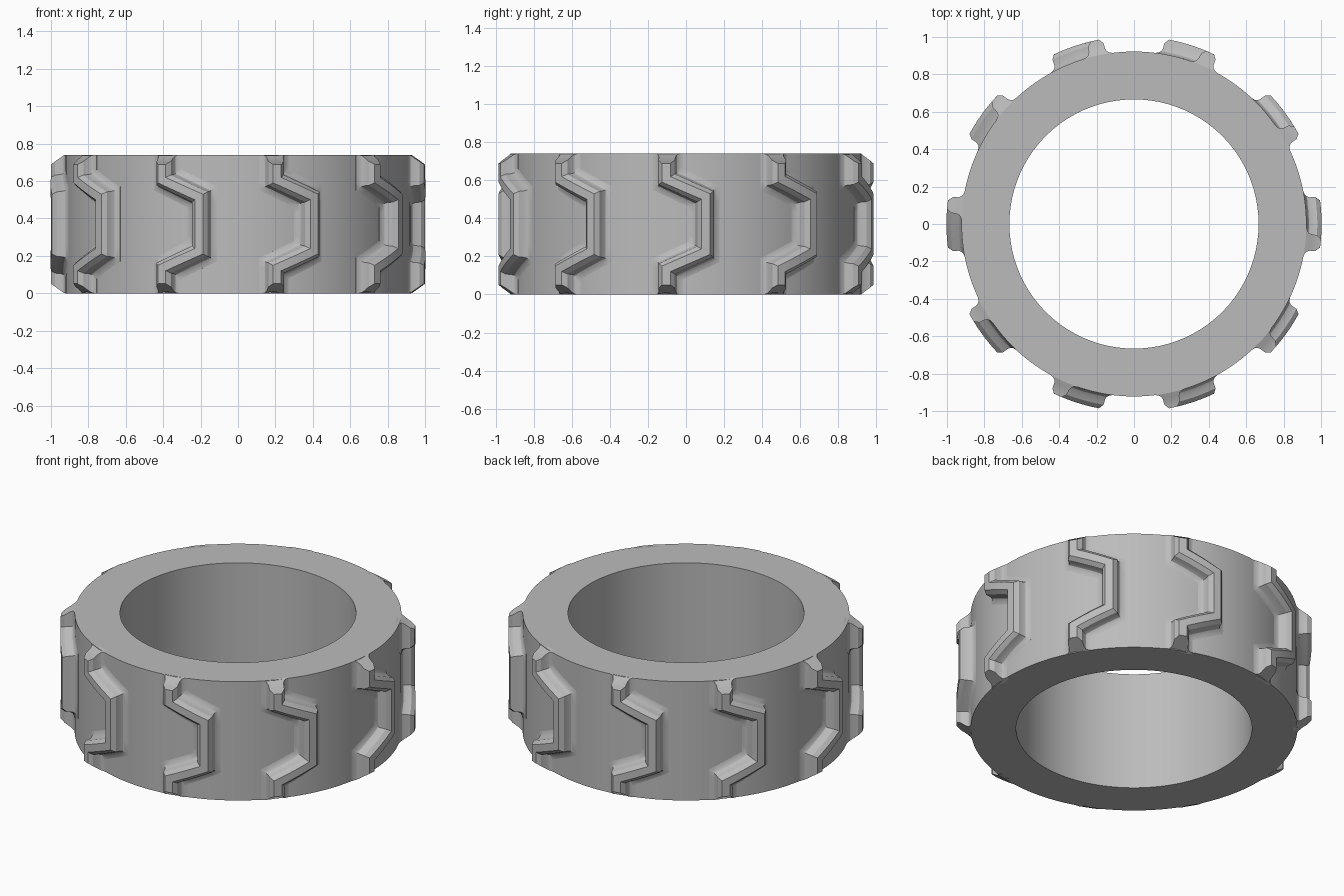
import bpy, bmesh, math
from mathutils import Vector

cube = bpy.data.objects.get("Cube")
if cube:
    bpy.data.objects.remove(cube)

HEIGHT, OUTER, INNER, CREST = 0.74, 0.922, 0.666, 1.003
SEGMENTS, TREADS = 180, 10

rubber = bpy.data.materials.new("grey_rubber")
rubber.use_nodes = True
grey = (0.5, 0.5, 0.5, 1)
rubber.diffuse_color = grey
rubber.node_tree.nodes["Principled BSDF"].inputs["Base Color"].default_value = grey


def polar(radius, angle, z):
    return Vector((radius * math.cos(angle), radius * math.sin(angle), z))


def finish(bm, name, sharp_angle):
    bmesh.ops.recalc_face_normals(bm, faces=bm.faces)
    mesh = bpy.data.meshes.new(name)
    bm.to_mesh(mesh)
    bm.free()
    mesh.materials.append(rubber)
    obj = bpy.data.objects.new(name, mesh)
    bpy.context.collection.objects.link(obj)
    bpy.ops.object.select_all(action='DESELECT')
    obj.select_set(True)
    bpy.context.view_layer.objects.active = obj
    bpy.ops.object.shade_smooth_by_angle(angle=math.radians(sharp_angle))
    return obj


def skin(bm, rings, closed):
    """Join neighbouring rings of vertices with quads."""
    pairs = list(zip(rings, rings[1:]))
    if closed:
        pairs.append((rings[-1], rings[0]))
    for a, b in pairs:
        for i in range(len(a)):
            j = (i + 1) % len(a)
            bm.faces.new((a[i], a[j], b[j], b[i]))


# Tyre body: rectangular section turned around z
bm = bmesh.new()
section = [(INNER, 0), (OUTER, 0), (OUTER, HEIGHT), (INNER, HEIGHT)]
rings = [[bm.verts.new(polar(r, math.tau * k / SEGMENTS, z)) for r, z in section]
         for k in range(SEGMENTS)]
skin(bm, rings, True)
finish(bm, "tyre_body", 30)

# Tread path, unrolled as (sideways, height), mirrored about mid height
half = [(-0.102, 0), (-0.102, 0.135), (0.102, 0.225)]
corners = [Vector(p) for p in half + [(s, HEIGHT - z) for s, z in reversed(half)]]

# Rib section as (sideways, radius): buried foot, fillet, flank, bevelled crest
side = [(0.085, OUTER - 0.02), (0.085, OUTER), (0.066, 0.926), (0.053, 0.935),
        (0.046, 0.95), (0.042, 0.98), (0.022, CREST)]
rib = side + [(-w, r) for w, r in reversed(side)]


def normal(a, b):
    d = (b - a).normalized()
    return Vector((d.y, -d.x))


# Path points with their mitred sideways direction
normals = [normal(a, b) for a, b in zip(corners, corners[1:])]
path = []
for i, c in enumerate(corners):
    n1, n2 = normals[max(i - 1, 0)], normals[min(i, len(normals) - 1)]
    path.append((c, (n1 + n2) / (1 + n1.dot(n2))))


def tread_bar(index):
    bm = bmesh.new()
    base = math.tau * index / TREADS
    rings = []
    steps = 5
    for (p0, m0), (p1, m1) in zip(path, path[1:]):
        for k in range(steps + 1):
            if k == 0 and rings:
                continue
            t = k / steps
            ring = []
            for w, r in rib:
                q = (p0 + m0 * w).lerp(p1 + m1 * w, t)
                # Slope the ends of the rib inwards towards its crest
                slope = max(0, r - 0.93) * 0.7
                z = min(max(q.y, slope), HEIGHT - slope)
                ring.append(bm.verts.new(polar(r, base + q.x / 0.98, z)))
            rings.append(ring)
    skin(bm, rings, False)
    bm.faces.new(rings[0])
    bm.faces.new(rings[-1])
    finish(bm, f"tread_bar_{index + 1}", 26)


for n in range(TREADS):
    tread_bar(n)
